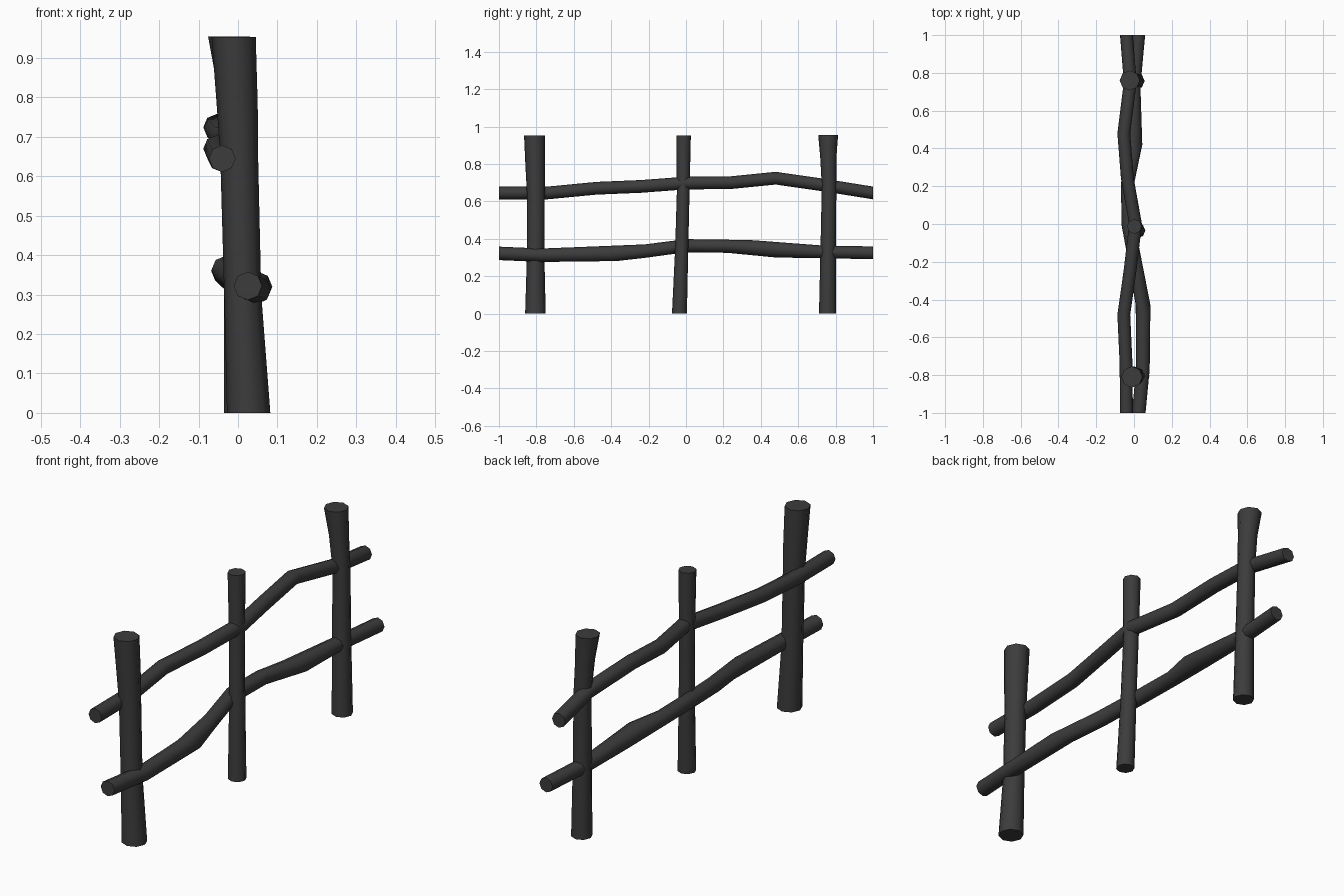
import bpy, bmesh
from math import cos, sin, pi, radians

if "Cube" in bpy.data.objects:
    bpy.data.objects.remove(bpy.data.objects["Cube"])

SIDES = 8

# Dark charcoal wood
wood = bpy.data.materials.new("dark_wood")
wood.diffuse_color = (.045, .045, .045, 1)
wood.use_nodes = True
wood.node_tree.nodes["Principled BSDF"].inputs["Base Color"].default_value = wood.diffuse_color


def loft(name, rings):
    """Skin a list of octagonal rings and cap both ends."""
    bm = bmesh.new()
    loops = [[bm.verts.new(p) for p in ring] for ring in rings]
    for a, b in zip(loops, loops[1:]):
        for i in range(SIDES):
            j = (i + 1) % SIDES
            bm.faces.new((a[i], a[j], b[j], b[i]))
    bm.faces.new(loops[0])
    bm.faces.new(loops[-1])
    bmesh.ops.recalc_face_normals(bm, faces=bm.faces)
    mesh = bpy.data.meshes.new(name)
    bm.to_mesh(mesh)
    bm.free()
    mesh.materials.append(wood)
    ob = bpy.data.objects.new(name, mesh)
    bpy.context.collection.objects.link(ob)
    bpy.context.view_layer.objects.active = ob
    ob.select_set(True)
    bpy.ops.object.shade_smooth_by_angle(angle=radians(60))
    ob.select_set(False)


def circle(r):
    return [(r * cos(2 * pi * i / SIDES), r * sin(2 * pi * i / SIDES))
            for i in range(SIDES)]


def post(name, sections):
    # sections: x, y, z, radius
    loft(name, [[(x + u, y + v, z) for u, v in circle(r)]
                for x, y, z, r in sections])


def rail(name, sections):
    # sections: x, y, z, radius, slant of the ring along the rail
    loft(name, [[(x + u, y + s * v / r, z + v) for u, v in circle(r)]
                for x, y, z, r, s in sections])


# Upright posts, leaning and flared at the ends
post("post_front", [(.027, -.805, 0, .055), (.012, -.804, .3, .047),
                    (.003, -.803, .65, .048), (-.002, -.806, .78, .052),
                    (-.011, -.81, .953, .056)])
post("post_middle", [(.02, -.035, 0, .04), (.012, -.023, .35, .035),
                     (.005, -.015, .65, .034), (.002, -.013, .953, .039)])
post("post_back", [(.01, .757, 0, .046), (.005, .76, .35, .041),
                   (0, .765, .68, .039), (-.01, .761, .83, .043),
                   (-.023, .76, .955, .053)])

# Crooked rails weaving past the posts
rail("upper_rail", [(-.04, -1, .645, .034, 0), (-.042, -.74, .645, .034, 0),
                    (-.054, -.48, .67, .034, 0), (-.02, -.24, .68, .034, 0),
                    (.008, 0, .698, .034, 0), (-.035, .24, .70, .034, 0),
                    (-.054, .48, .724, .034, 0), (-.02, .75, .685, .034, 0),
                    (-.04, 1, .645, .034, 0)])
rail("lower_rail", [(.025, -1, .322, .036, 0), (.047, -.77, .312, .036, 0),
                    (.048, -.43, .32, .039, -.06), (.01, -.22, .334, .036, 0),
                    (-.032, 0, .363, .035, 0), (-.033, .22, .36, .035, 0),
                    (-.002, .42, .346, .046, -.06), (0, .73, .33, .034, 0),
                    (.025, 1, .325, .034, 0)])
